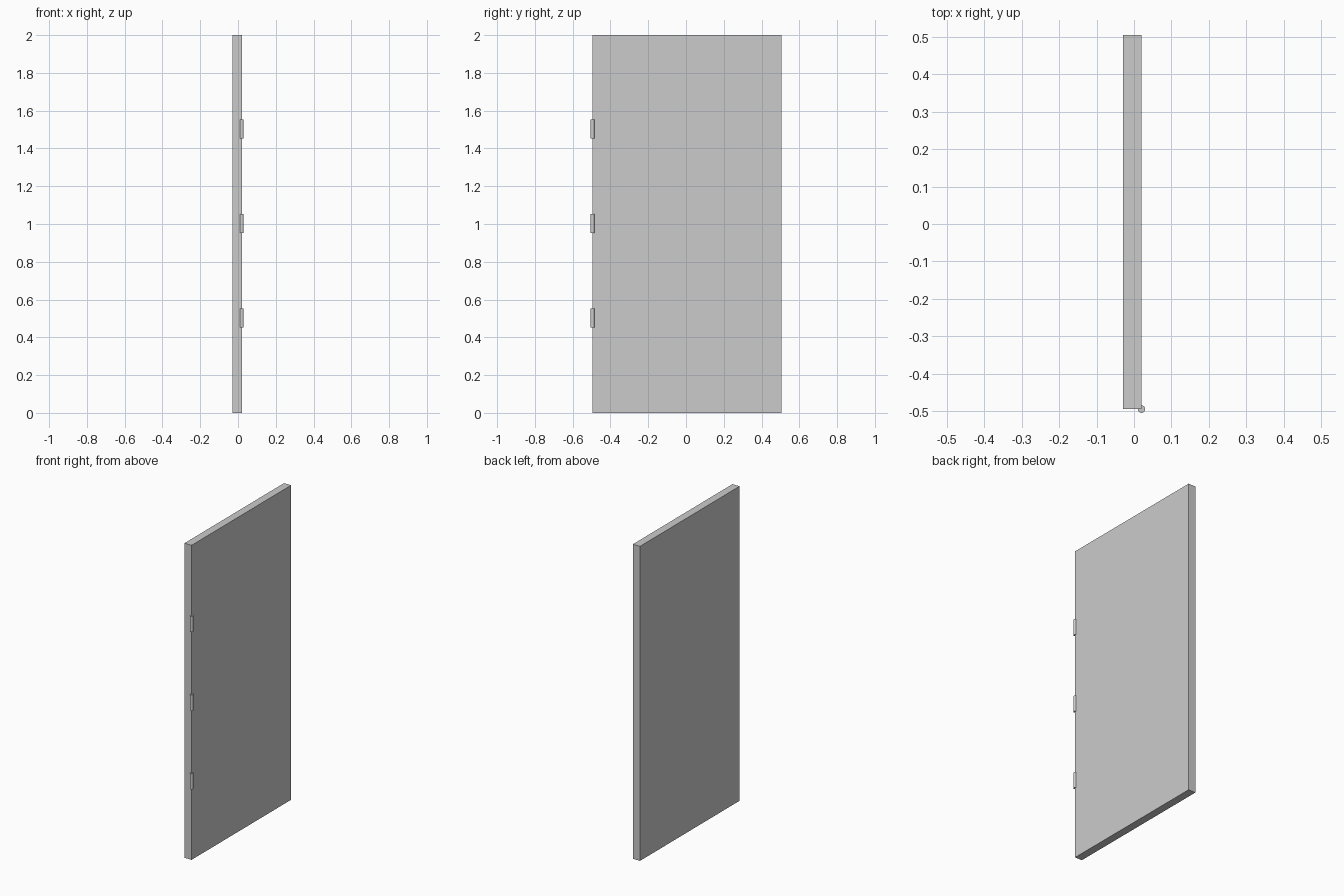
import bpy

if "Cube" in bpy.data.objects:
    bpy.data.objects.remove(bpy.data.objects["Cube"])

# Door slab: 0.05 thick, 1 wide, 2 tall
bpy.ops.mesh.primitive_cube_add(size=1, location=(-0.005, 0.005, 1.0))
door = bpy.context.object
door.name = "door_panel"
door.scale = (0.05, 1.0, 2.0)
bpy.ops.object.transform_apply(location=False, rotation=False, scale=True)

# Three hinge barrels centred on the front right vertical edge
for i, z in enumerate((0.5, 1.0, 1.5)):
    bpy.ops.mesh.primitive_cylinder_add(vertices=32, radius=0.01, depth=0.1,
                                        location=(0.02, -0.495, z + 0.002))
    hinge = bpy.context.object
    hinge.name = f"hinge_{i + 1}"
    bpy.ops.object.shade_smooth_by_angle()
